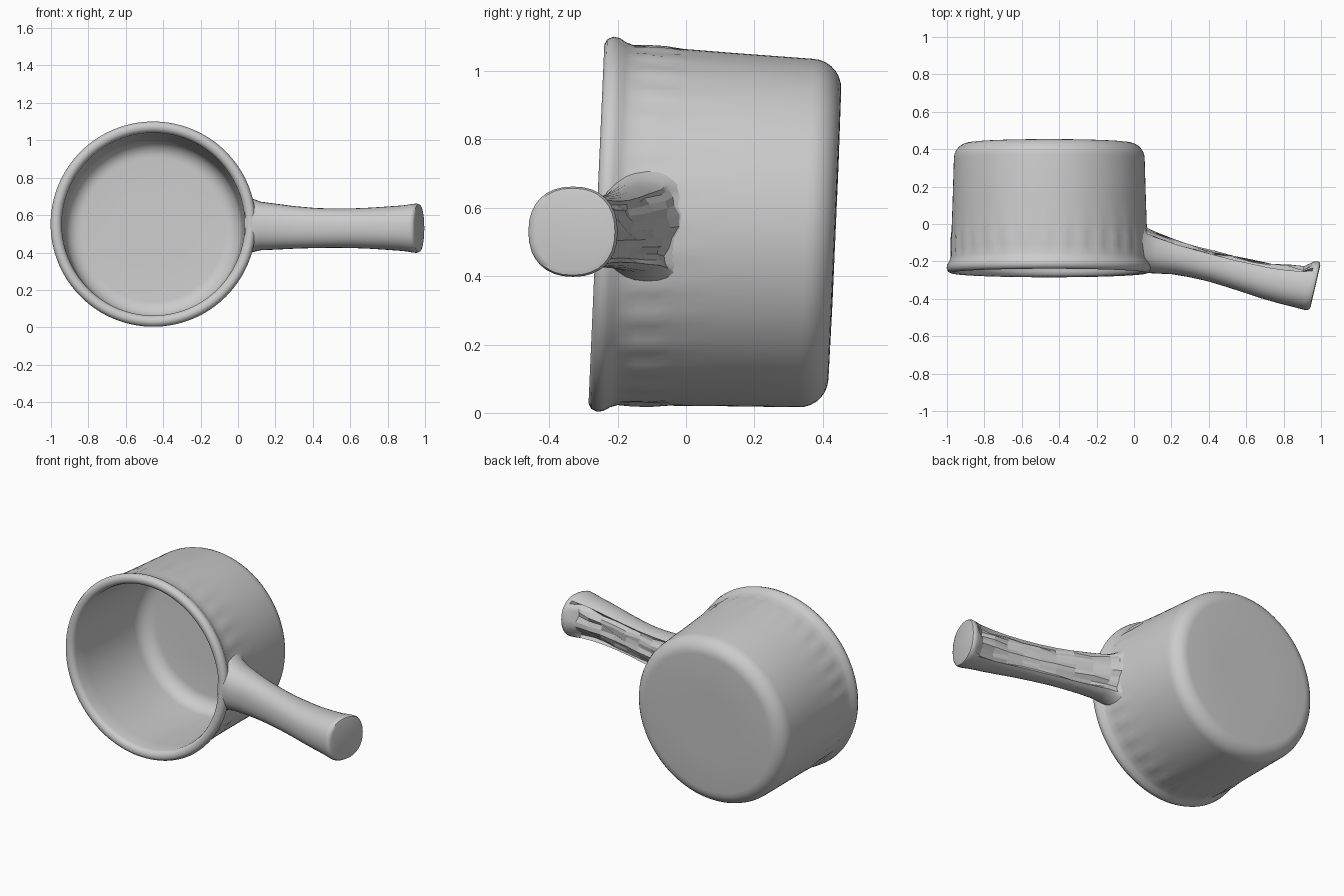
import bpy, bmesh, math, random
from mathutils import Vector, Matrix

cube = bpy.data.objects.get("Cube")
if cube:
    bpy.data.objects.remove(cube, do_unlink=True)
random.seed(4)

grey = bpy.data.materials.new("plain grey")
grey.use_nodes = True
grey.diffuse_color = (0.6, 0.6, 0.6, 1)
grey.node_tree.nodes["Principled BSDF"].inputs["Base Color"].default_value = (0.6, 0.6, 0.6, 1)


def finish(bm, name, angle):
    bmesh.ops.recalc_face_normals(bm, faces=bm.faces)
    mesh = bpy.data.meshes.new(name)
    bm.to_mesh(mesh)
    bm.free()
    obj = bpy.data.objects.new(name, mesh)
    bpy.context.collection.objects.link(obj)
    mesh.materials.append(grey)
    bpy.ops.object.select_all(action='DESELECT')
    obj.select_set(True)
    bpy.context.view_layer.objects.active = obj
    bpy.ops.object.shade_smooth_by_angle(angle=math.radians(angle))
    return obj


def bridge(bm, a, b):
    n = len(a)
    return [bm.faces.new((a[i], a[(i + 1) % n], b[(i + 1) % n], b[i])) for i in range(n)]


# Pot: closed profile of (radius, depth) from inner floor, over the lip, to the outer base
def arc(cr, ct, rad, a0, a1, n=7):
    return [(cr + rad * math.cos(math.radians(a0 + (a1 - a0) * i / n)),
             ct + rad * math.sin(math.radians(a0 + (a1 - a0) * i / n))) for i in range(n + 1)]


profile = [(0.2, 0.66)] + arc(0.385, 0.572, 0.088, 90, 0)
profile += [(0.482, 0.35), (0.487, 0.12), (0.489, 0.03), (0.495, 0.012), (0.508, 0.003),
            (0.525, 0.0), (0.541, 0.008), (0.549, 0.026), (0.546, 0.044), (0.534, 0.064),
            (0.527, 0.085), (0.526, 0.13), (0.525, 0.18), (0.522, 0.24), (0.517, 0.38)]
profile += arc(0.424, 0.612, 0.086, 0, 90) + [(0.2, 0.70)]

SEG = 128
bm = bmesh.new()
rings = []
for k, (r, t) in enumerate(profile):
    ring = []
    for i in range(SEG):
        a = 2 * math.pi * i / SEG
        # Faint fluting just behind the lip
        ripple = 0.004 * math.sin(a * 32) if r > 0.5 and 0.1 < t < 0.2 else 0
        ring.append(bm.verts.new(((r + ripple) * math.cos(a), t, (r + ripple) * math.sin(a))))
    rings.append(ring)
for a, b in zip(rings, rings[1:]):
    bridge(bm, a, b)
for ring, t in ((rings[0], 0.66), (rings[-1], 0.698)):
    mid = bm.verts.new((0, t, 0))
    for i in range(SEG):
        bm.faces.new((ring[i], ring[(i + 1) % SEG], mid))
tilt = Matrix.Rotation(-0.044, 4, 'X')
bm.transform(Matrix.Translation((-0.453, -0.262, 0.553)) @ tilt)
finish(bm, "pot", 50)

# Handle stations: front x, front y, back x, back y, half height, centre z
stations = [(0.035, -0.25, 0.045, 0.03, 0.165, 0.545),
            (0.075, -0.262, 0.07, 0.0, 0.145, 0.545),
            (0.12, -0.265, 0.12, -0.025, 0.13, 0.542),
            (0.20, -0.268, 0.22, -0.065, 0.122, 0.538),
            (0.29, -0.283, 0.33, -0.10, 0.113, 0.534),
            (0.39, -0.305, 0.44, -0.13, 0.107, 0.531),
            (0.49, -0.335, 0.54, -0.155, 0.105, 0.530),
            (0.59, -0.367, 0.64, -0.175, 0.106, 0.530),
            (0.68, -0.397, 0.74, -0.193, 0.110, 0.530),
            (0.77, -0.423, 0.83, -0.203, 0.116, 0.530),
            (0.85, -0.443, 0.915, -0.205, 0.122, 0.530),
            (0.905, -0.458, 0.965, -0.20, 0.130, 0.530),
            (0.925, -0.461, 0.985, -0.20, 0.132, 0.530),
            (0.938, -0.455, 0.995, -0.208, 0.127, 0.530),
            (0.945, -0.44, 0.996, -0.222, 0.113, 0.530)]
HSEG = 32
bm = bmesh.new()
rings = []
back_verts = set()
for k, (fx, fy, bx, by, h, cz) in enumerate(stations):
    front, back = Vector((fx, fy, cz)), Vector((bx, by, cz))
    mid, half = (front + back) / 2, (back - front) / 2
    ring = []
    for i in range(HSEG):
        a = 2 * math.pi * i / HSEG
        c, s = math.cos(a), math.sin(a)
        u = math.copysign(abs(c) ** 0.88, c)
        w = math.copysign(abs(s) ** 0.88, s)
        # Rough, chipped hollow along the back of the grip
        rough = c > 0.62 and 1 <= k <= 10
        if rough:
            u -= 0.10 + random.uniform(0, 0.26)
        v = bm.verts.new(mid + half * u + Vector((0, 0, h * w)))
        if rough:
            back_verts.add(v)
        ring.append(v)
    rings.append(ring)
for a, b in zip(rings, rings[1:]):
    bridge(bm, a, b)
bm.faces.new(rings[0])
bm.faces.new(rings[-1])
bm.verts.index_update()
rough_ids = {v.index for v in back_verts}
handle = finish(bm, "handle", 45)
for p in handle.data.polygons:
    if sum(i in rough_ids for i in p.vertices) >= 3:
        p.use_smooth = False
